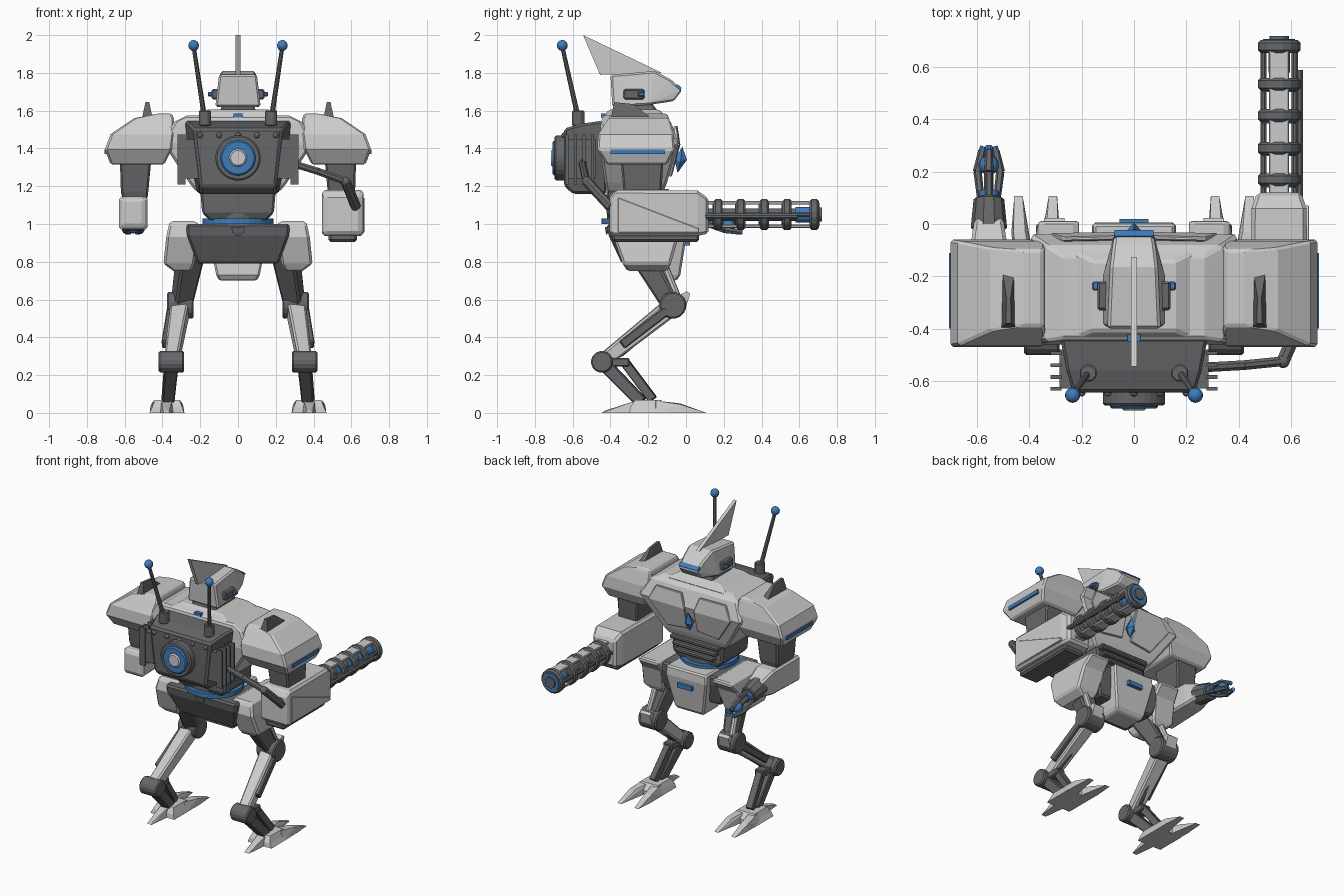
import bpy, bmesh, math
from mathutils import Vector, Matrix


def material(name, rgb):
    m = bpy.data.materials.new(name)
    m.diffuse_color = (*rgb, 1)
    return m


BLUE = material("blue", (0.05, 0.2, 0.5))
DARK = material("dark_grey", (0.13, 0.135, 0.14))


def finish(name, bm, mat=None, bevel=0, mirror=False):
    bmesh.ops.recalc_face_normals(bm, faces=bm.faces)
    me = bpy.data.meshes.new(name)
    bm.to_mesh(me)
    bm.free()
    ob = bpy.data.objects.new(name, me)
    bpy.context.collection.objects.link(ob)
    if mat:
        me.materials.append(mat)
    if bevel:
        b = ob.modifiers.new("bevel", 'BEVEL')
        b.width, b.segments, b.limit_method, b.angle_limit = bevel, 1, 'ANGLE', math.radians(40)
    if mirror:
        ob.modifiers.new("mirror", 'MIRROR')
    return ob


def hull(name, pts, sym=False, **kw):
    """Convex solid; sym adds the x-mirrored points."""
    bm = bmesh.new()
    for x, y, z in pts:
        bm.verts.new((x, y, z))
        if sym:
            bm.verts.new((-x, y, z))
    r = bmesh.ops.convex_hull(bm, input=bm.verts)
    bmesh.ops.delete(bm, geom=list({v for v in r["geom_interior"] + r["geom_unused"]
                                    if isinstance(v, bmesh.types.BMVert)}), context='VERTS')
    bmesh.ops.dissolve_limit(bm, angle_limit=0.03, verts=bm.verts, edges=bm.edges)
    return finish(name, bm, **kw)


def box(name, x0, x1, y0, y1, z0, z1, **kw):
    return hull(name, [(x, y, z) for x in (x0, x1) for y in (y0, y1) for z in (z0, z1)], **kw)


def loft(name, secs, axis='z', **kw):
    """Stack of rectangles (t, x0, x1, b0, b1) along z (b = y) or y (b = z)."""
    bm = bmesh.new()
    rings = []
    for t, x0, x1, b0, b1 in secs:
        ring = [(x0, b0), (x1, b0), (x1, b1), (x0, b1)]
        rings.append([bm.verts.new((a, b, t) if axis == 'z' else (a, t, b)) for a, b in ring])
    for r, s in zip(rings, rings[1:]):
        for i in range(4):
            bm.faces.new((r[i], r[i - 1], s[i - 1], s[i]))
    bm.faces.new(rings[0])
    bm.faces.new(rings[-1])
    return finish(name, bm, **kw)


def prism(name, prof, x0, x1, **kw):
    """Side profile (y, z) given thickness in x."""
    return hull(name, [(x, y, z) for x in (x0, x1) for y, z in prof], **kw)


def rod(name, p, q, r, r2=None, n=16, **kw):
    p, q = Vector(p), Vector(q)
    d = q - p
    m = Matrix.Translation((p + q) / 2) @ d.to_track_quat('Z', 'Y').to_matrix().to_4x4()
    m = m @ Matrix.Rotation(math.pi / n, 4, 'Z')
    bm = bmesh.new()
    bmesh.ops.create_cone(bm, cap_ends=True, segments=n, radius1=r,
                          radius2=r if r2 is None else r2, depth=d.length, matrix=m)
    return finish(name, bm, **kw)


def ball(name, c, r, **kw):
    bm = bmesh.new()
    bmesh.ops.create_uvsphere(bm, u_segments=14, v_segments=8, radius=r, matrix=Matrix.Translation(c))
    return finish(name, bm, **kw)


M = dict(mirror=True)
D = dict(mat=DARK)
MD = dict(mirror=True, mat=DARK)
# Head, visor, crest, ears, neck
hull("head", [(.12, -.39, 1.62), (.1, -.40, 1.79), (.09, -.165, 1.81), (.08, -.08, 1.765),
              (.07, -.02, 1.71), (.08, -.065, 1.65), (.12, -.2, 1.63)], sym=True, bevel=.01)
prism("visor", [(-.045, 1.74), (-.022, 1.72), (-.04, 1.705), (-.065, 1.725)], -.074, .074, mat=BLUE)
prism("crest", [(-.545, 2.0), (-.127, 1.8), (-.455, 1.79)], -.012, .012)
box("ear", .10, .14, -.33, -.22, 1.66, 1.715, bevel=.008, **MD)
box("ear_light", .13, .16, -.255, -.22, 1.675, 1.70, bevel=.006, mat=BLUE, **M)
loft("neck", [(1.56, -.11, .11, -.4, -.12), (1.64, -.08, .08, -.37, -.18)], bevel=.01, **D)
box("neck_light", -.025, .025, -.45, -.41, 1.565, 1.585, mat=BLUE)

# Chest, collar, front plates, gem
loft("chest", [(1.17, -.22, .22, -.42, -.12), (1.22, -.26, .26, -.43, -.10), (1.43, -.40, .40, -.46, -.04),
               (1.54, -.34, .34, -.45, -.08), (1.575, -.27, .27, -.44, -.12)], bevel=.012)
loft("collar", [(1.56, -.24, .24, -.44, -.1), (1.605, -.16, .16, -.41, -.14)], bevel=.01)
hull("chest_plate", [(x, y + d, z) for x, y, z in
                     [(.035, -.085, 1.27), (.2, -.09, 1.25), (.32, -.05, 1.42), (.27, -.065, 1.52),
                      (.07, -.06, 1.52), (.035, -.045, 1.42)] for d in (0, .015)], bevel=.004, **M)
hull("chest_gem", [(0, -.02, 1.41), (0, .005, 1.34), (0, -.045, 1.27), (.032, -.03, 1.325),
                   (.02, -.06, 1.34)], sym=True, mat=BLUE)

# Abdomen ridges, waist ring
loft("abdomen", [(1.02, -.15, .15, -.40, -.13), (1.06, -.19, .19, -.42, -.12), (1.18, -.2, .2, -.42, -.13)], bevel=.01, **D)
for i in range(3):
    z = 1.07 + i * .042
    box("abdomen_ridge", -.15 - i * .02, .15 + i * .02, -.2, -.085, z, z + .03, bevel=.008, **D)
rod("waist_ring", (0, -.26, 1.0), (0, -.26, 1.03), .188, n=32, mat=BLUE)
rod("waist_collar", (0, -.26, 1.03), (0, -.26, 1.06), .16, n=24, **D)

# Pelvis, front apron, hip armour
loft("pelvis", [(.79, -.215, .215, -.34, -.08), (.94, -.27, .27, -.41, -.04), (1.0, -.275, .275, -.42, -.04)], bevel=.012, **D)
hull("rear_tab", [(.035, -.43, .985), (.035, -.40, .985), (.012, -.42, .94), (.03, -.425, .955)], sym=True, **D)
loft("apron", [(.70, -.10, .10, -.2, -.05), (.73, -.115, .115, -.22, -.03), (.95, -.16, .16, -.2, .005),
               (1.01, -.155, .155, -.2, .0)], bevel=.01)
box("apron_light", -.055, .055, -.02, .02, .885, .915, mat=BLUE)
loft("hip_armour", [(.75, .25, .34, -.31, -.10), (.79, .23, .395, -.335, -.08), (.93, .21, .38, -.385, -.04),
                    (1.0, .21, .365, -.37, .02), (1.015, .22, .355, -.35, .0)], bevel=.012, **M)

# Shoulders with fin and blue strip
loft("shoulder", [(1.315, .39, .675, -.42, -.1), (1.395, .35, .705, -.47, -.06), (1.475, .34, .675, -.465, -.065),
                  (1.56, .34, .55, -.41, -.09), (1.585, .35, .42, -.39, -.1)], bevel=.01, **M)
hull("shoulder_fin", [(.45, -.40, 1.55), (.51, -.40, 1.55), (.455, -.17, 1.55), (.505, -.17, 1.55),
                      (.47, -.38, 1.645), (.49, -.38, 1.645), (.472, -.28, 1.635), (.488, -.28, 1.635)], **MD)
box("shoulder_strip", .685, .708, -.4, -.11, 1.37, 1.395, mat=BLUE, **M)
loft("upper_arm", [(1.13, .48, .61, -.32, -.14), (1.17, .475, .62, -.33, -.13), (1.33, .46, .625, -.345, -.12)], bevel=.01, **MD)

# Gun arm: housing, barrel cluster, clamps
loft("gun_housing", [(-.405, .46, .65, .95, 1.14), (-.375, .445, .665, .937, 1.18), (.06, .45, .66, .937, 1.178),
                     (.12, .47, .64, .95, 1.135)], axis='y', bevel=.014)
box("gun_under_plate", .48, .63, -.39, .07, .905, .95, bevel=.012, **D)
hull("gun_side_panel", [(x, y, z) for x in (.655, .67) for y, z in
                        [(-.36, .955), (-.36, 1.14), (.07, .975), (.07, .955)]], bevel=.003)
GX, GZ = .555, 1.05


def gun(name, y0, y1, r, **kw):
    return rod(name, (GX, y0, GZ), (GX, y1, GZ), r, **kw)


gun("gun_core", .1, .66, .034, n=12, **D)
for s in (-1, 1):
    box("gun_barrel_bar", GX - .038, GX + .038, .1, .69, GZ + s * .062 - .009, GZ + s * .062 + .009, bevel=.004)
    rod("gun_barrel", (GX + s * .06, .1, GZ), (GX + s * .06, .69, GZ), .013, n=8, **D)
for y in (.17, .29, .415, .535):
    gun("gun_clamp", y - .024, y + .024, .083, bevel=.01, **D)
    gun("gun_clamp_band", y - .03, y + .02, .066, mat=BLUE)
gun("gun_muzzle", .655, .703, .083, bevel=.01, **D)
gun("gun_muzzle_band", .58, .66, .042, mat=BLUE)
gun("gun_muzzle_face", .70, .708, .062, mat=BLUE)
gun("gun_muzzle_tip", .70, .72, .038, **D)
rod("gun_side_rail", (.632, .05, 1.04), (.632, .59, 1.04), .016, n=8, **D)

# Claw arm: forearm, cuff, fingers
CX = -.555
loft("claw_forearm", [(-.385, -.61, -.50, .99, 1.13), (-.36, -.63, -.48, .97, 1.145), (-.08, -.625, -.485, .975, 1.14),
                      (.02, -.61, -.50, .99, 1.1)], axis='y', bevel=.012)
rod("claw_cuff", (CX, -.02, 1.045), (CX, .1, 1.02), .07, .058, n=10, bevel=.006, **D)
rod("claw_cuff_band", (CX, .1, 1.02), (CX, .125, 1.015), .038, mat=BLUE)
rod("claw_palm", (CX, .1, 1.02), (CX, .2, .995), .02, n=8, **D)
ball("claw_core", (CX, .225, .988), .038, mat=BLUE)
for i in range(3):
    a = math.tau * i / 3 + math.pi / 2
    c, s = math.cos(a), math.sin(a)
    p = [(CX + r * c, y, 1.045 - .26 * y + r * s) for y, r in ((.09, .035), (.2, .05), (.28, .03), (.296, .024))]
    rod("claw_finger", p[0], p[1], .014, .016, n=6, **D)
    rod("claw_finger_end", p[1], p[2], .018, .015, n=6, **D)
    rod("claw_fingertip", p[2], p[3], .014, n=8, mat=BLUE)

# Backpack: body, round vent, rivets, side fins, antennas, hose
hull("backpack", [(.285, -.42, 1.55), (.28, -.42, 1.45), (.215, -.42, 1.16), (.26, -.56, 1.53), (.235, -.645, 1.505),
                  (.20, -.645, 1.2), (.20, -.60, 1.16)], sym=True, bevel=.012, **D)
for nm, y, r, mat in (("vent_rim", -.695, .12, DARK), ("vent_ring", -.706, .093, BLUE), ("vent_hub", -.714, .047, None)):
    rod(nm, (0, -.62, 1.35), (0, y, 1.35), r, n=28, mat=mat, bevel=.008)
for i in range(-2, 3):
    ball("rivet", (i * .1, -.645, 1.47), .015, **D)
for y in (-.495, -.54, -.585, -.63):
    box("backpack_side_fin", .278, .32, y - .007, y + .007, 1.21, 1.475, **MD)
box("side_fin_mount", .2, .285, -.63, -.48, 1.24, 1.45, **MD)
rod("antenna_base", (.175, -.57, 1.52), (.175, -.57, 1.6), .035, n=8, bevel=.005, **MD)
rod("antenna_rod", (.18, -.575, 1.58), (.235, -.655, 1.94), .014, .011, n=8, **MD)
ball("antenna_tip", (.235, -.655, 1.945), .029, mat=BLUE, **M)
hose = [(.24, -.55, 1.335), (.42, -.54, 1.28), (.57, -.525, 1.225), (.625, -.40, 1.09)]
for p, q, r in zip(hose, hose[1:], (.02, .02, .027)):
    rod("hose", p, q, r, n=8, **D)
ball("hose_joint", hose[2], .026, **D)

# Legs: thigh, knee, shin with piston, ankle, twin lower struts
K, A = (.30, -.07, .57), (.352, -.445, .27)
rod("thigh", (.25, -.23, .85), K, .09, .068, n=4, bevel=.012, **MD)
rod("thigh_piston", (.31, -.13, .82), (.325, -.04, .6), .02, n=8, **M)
rod("knee", (.235, K[1], K[2]), (.375, K[1], K[2]), .072, n=16, bevel=.008, **MD)
prism("knee_guard", [(-.03, .55), (.0, .56), (.022, .63), (.005, .645), (-.04, .62)], .265, .345, **M)
rod("shin", (.305, -.08, .56), A, .068, .052, n=4, bevel=.01, **M)
rod("shin_plate", (.35, -.10, .545), (.38, -.34, .36), .034, n=4, bevel=.006, **MD)
rod("shin_piston", (.29, -.12, .5), (.34, -.35, .31), .018, n=8, **MD)
rod("ankle", (.285, A[1], A[2]), (.42, A[1], A[2]), .058, n=16, bevel=.008, **MD)
box("ankle_link", .32, .39, -.44, -.3, .245, .29, bevel=.006, **MD)
rod("lower_strut", A, (.372, -.235, .055), .05, .045, n=4, bevel=.006, **MD)
rod("lower_strut_front", (.355, -.325, .27), (.375, -.175, .07), .034, n=4, bevel=.004, **MD)

# Feet: body, two front toes, rear claw
loft("foot_body", [(0, .285, .47, -.3, -.09), (.03, .295, .455, -.295, -.09), (.068, .31, .44, -.27, -.13)], **M)
for s in (-1, 1):
    hull("front_toe", [(.376 + s * x, y, z) for x, y, z in
                       [(.0, -.18, 0), (.09, -.16, 0), (.03, -.02, 0), (.092, -.02, 0), (.082, .108, 0), (.05, .108, 0),
                        (.01, -.17, .065), (.07, -.16, .065), (.04, -.03, .05), (.085, -.03, .045)]], **M)
hull("rear_claw", [(.34, -.27, 0), (.415, -.27, 0), (.36, -.445, 0), (.395, -.445, 0),
                   (.35, -.28, .06), (.405, -.28, .06), (.365, -.43, .012), (.385, -.43, .012)], **M)
